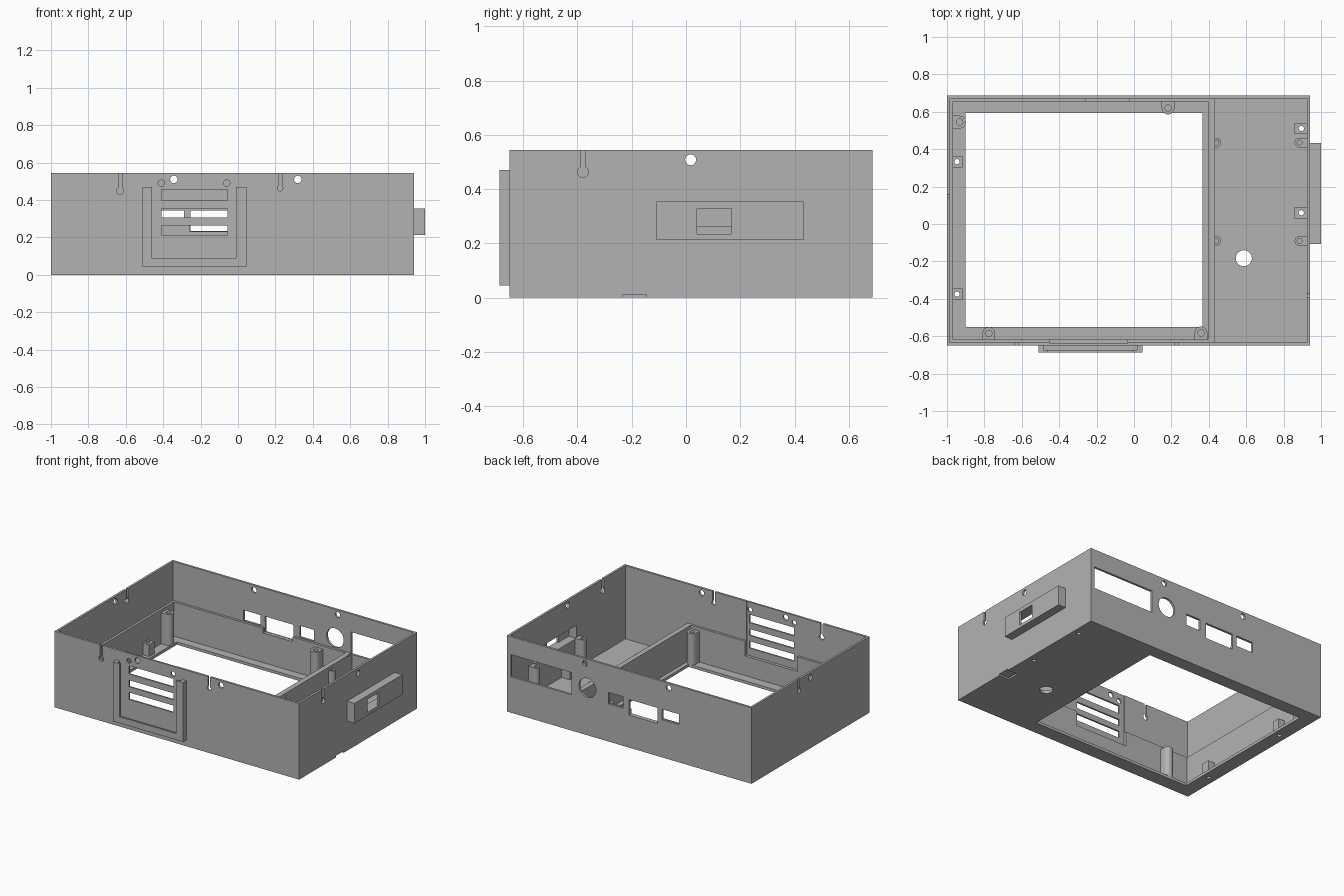
import bpy, bmesh
from mathutils import Matrix, Vector

if "Cube" in bpy.data.objects:
    bpy.data.objects.remove(bpy.data.objects["Cube"])

grey = bpy.data.materials.new("plain grey")
grey.use_nodes = True
grey.diffuse_color = (0.45, 0.45, 0.45, 1)
grey.node_tree.nodes["Principled BSDF"].inputs["Base Color"].default_value = grey.diffuse_color


def make(name, bm):
    mesh = bpy.data.meshes.new(name)
    bm.to_mesh(mesh)
    bm.free()
    mesh.materials.append(grey)
    obj = bpy.data.objects.new(name, mesh)
    bpy.context.collection.objects.link(obj)
    return obj


def box(name, x0, x1, y0, y1, z0, z1):
    bm = bmesh.new()
    bmesh.ops.create_cube(bm, size=1)
    size = Vector((x1 - x0, y1 - y0, z1 - z0))
    bm.transform(Matrix.Translation(((x0 + x1) / 2, (y0 + y1) / 2, (z0 + z1) / 2)) @ Matrix.Diagonal(size.to_4d()))
    return make(name, bm)


def rod(name, centre, radius, length, axis="Z"):
    bm = bmesh.new()
    bmesh.ops.create_cone(bm, cap_ends=True, segments=32, radius1=radius, radius2=radius, depth=length)
    turn = {"X": ("Y", 90), "Y": ("X", 90), "Z": ("Z", 0)}[axis]
    bm.transform(Matrix.Translation(centre) @ Matrix.Rotation(turn[1] * 0.017453292, 4, turn[0]))
    return make(name, bm)


def combine(obj, others, operation="DIFFERENCE"):
    for other in others:
        mod = obj.modifiers.new("combine", "BOOLEAN")
        mod.operation, mod.solver, mod.object = operation, "EXACT", other
    graph = bpy.context.evaluated_depsgraph_get()
    mesh = bpy.data.meshes.new_from_object(obj.evaluated_get(graph))
    obj.modifiers.clear()
    obj.data = mesh
    for other in others:
        bpy.data.objects.remove(other)
    return obj


def cut(*size):
    return box("cutter", *size)


FRONT, BACK, LEFT, RIGHT, TOP = -0.65, 0.687, 0.94, -1.0, 0.545
WALL, FLOOR, LEDGE = 0.016, 0.02, 0.265
IN_F, IN_B, IN_L, IN_R = FRONT + WALL, BACK - WALL, LEFT - WALL, RIGHT + WALL


def wall_hole(x, y, z, radius, axis):
    return rod("cutter", (x, y, z), radius, 0.09, axis)


def keyhole(x, y, z, radius, axis):
    # round hole joined to the rim by a narrow slot
    wx, wy = (0.05, 0.009) if axis == "X" else (0.009, 0.05)
    return [wall_hole(x, y, z, radius, axis), cut(x - wx, x + wx, y - wy, y + wy, z, 0.6)]


# Hollow shell: stepped left bay with open floor, right bay with solid floor
shell = box("case_shell", RIGHT, LEFT, FRONT, BACK, 0, TOP)
cuts = [
    cut(IN_R, IN_L, IN_F, IN_B, LEDGE, 0.7),
    cut(IN_R + 0.017, 0.395, IN_F + 0.017, IN_B - 0.017, FLOOR, 0.4),
    cut(0.432, IN_L, IN_F, IN_B, FLOOR, 0.4),
    cut(-0.9, 0.365, -0.55, 0.593, -0.1, 0.1),
    # recesses behind the vents and the wide port
    cut(-0.45, -0.035, IN_F - 0.004, -0.6, 0.16, 0.6),
    cut(-0.26, -0.025, 0.64, IN_B + 0.003, 0.232, 0.3),
    # underside notch and floor hole
    cut(0.86, 0.96, -0.235, -0.145, -0.05, 0.012),
    rod("cutter", (0.587, -0.183, 0), 0.043, 0.2),
    # opening behind the side holder
    cut(0.9, 0.96, -0.078, 0.405, 0.235, 0.328),
]
# Front vents
for z0, z1 in ((0.214, 0.264), (0.305, 0.352), (0.396, 0.455)):
    cuts.append(cut(-0.41, -0.055, FRONT - 0.05, -0.6, z0, z1))
# Back ports
for x0, x1, z0, z1 in ((0.425, 0.908, 0.257, 0.416), (0.02, 0.132, 0.27, 0.352),
                       (-0.255, -0.03, 0.233, 0.345), (-0.425, -0.29, 0.27, 0.345)):
    cuts.append(cut(x0, x1, 0.63, 0.75, z0, z1))
cuts.append(wall_hole(0.3, BACK, 0.34, 0.068, "Y"))
# Screw holes near the rim
for x in (-0.343, 0.32):
    cuts += [wall_hole(x, y, 0.51, 0.02, "Y") for y in (FRONT, BACK)]
cuts += [wall_hole(x, 0.017, 0.508, 0.02, "X") for x in (LEFT, RIGHT)]
cuts += [wall_hole(x, FRONT, 0.49, 0.017, "Y") for x in (-0.41, -0.06)]
# Cable keyholes
cuts += keyhole(-0.63, FRONT, 0.447, 0.019, "Y") + keyhole(0.225, FRONT, 0.463, 0.015, "Y")
cuts += keyhole(LEFT, -0.38, 0.463, 0.02, "X") + keyhole(RIGHT, 0.15, 0.463, 0.018, "X")
# Holes through the floor under the small blocks
blocks = ((IN_R, -0.917, 0.333), (IN_R, -0.917, -0.375), (0.857, IN_L, 0.51), (0.857, IN_L, 0.06))
for x0, x1, y in blocks:
    cuts.append(rod("cutter", ((x0 + x1) / 2 + 0.004, y, 0), 0.014, 0.2))
combine(shell, cuts)
parts = [shell]

# Small drilled blocks
for i, (x0, x1, y) in enumerate(blocks):
    block = box(f"mount_block_{i + 1}", x0, x1, y - 0.03, y + 0.03, FLOOR, 0.105)
    combine(block, [rod("cutter", ((x0 + x1) / 2 + 0.004, y, 0), 0.014, 0.4)])
    parts.append(block)


# Tall screw posts, each with a web to its nearest wall
def post(name, x, y, r, dx, dy):
    top = 0.242
    obj = rod(name, (x, y, (FLOOR + top) / 2), r, top - FLOOR)
    if dx:
        xs = sorted((x, x + dx))
        web = box("web", *xs, y - r, y + r, FLOOR, top)
    else:
        ys = sorted((y, y + dy))
        web = box("web", x - r, x + r, *ys, FLOOR, top)
    combine(obj, [web], "UNION")
    combine(obj, [rod("cutter", (x, y, top), r * 0.5, 0.3)])
    parts.append(obj)


for i, p in enumerate(((-0.932, 0.545, 0.034, -0.04, 0), (0.182, 0.62, 0.034, 0, 0.04),
                       (-0.776, -0.585, 0.034, 0, -0.036), (0.358, -0.582, 0.034, 0, -0.04),
                       (0.44, 0.435, 0.026, -0.02, 0), (0.44, -0.09, 0.026, -0.02, 0),
                       (0.885, 0.435, 0.026, 0.04, 0), (0.885, -0.09, 0.026, 0.04, 0))):
    post(f"screw_post_{i + 1}", *p)

# Front slide-in holder: U frame with a lipped channel
holder = box("front_slide_holder", -0.51, 0.045, -0.687, FRONT, 0.045, 0.47)
parts.append(combine(holder, [
    cut(-0.483, 0.016, -0.674, -0.62, 0.07, 0.6),
    cut(-0.46, -0.01, -0.75, -0.62, 0.09, 0.6),
]))

# Side holder: hollow housing with a window
housing = box("side_housing", LEFT, 1.0, -0.108, 0.433, 0.212, 0.355)
parts.append(combine(housing, [
    cut(0.9, 0.984, -0.078, 0.405, 0.235, 0.328),
    cut(0.96, 1.1, 0.04, 0.168, 0.235, 0.328),
]))

bpy.ops.object.select_all(action="DESELECT")
for part in parts:
    part.select_set(True)
bpy.context.view_layer.objects.active = shell
bpy.ops.object.shade_smooth_by_angle()
